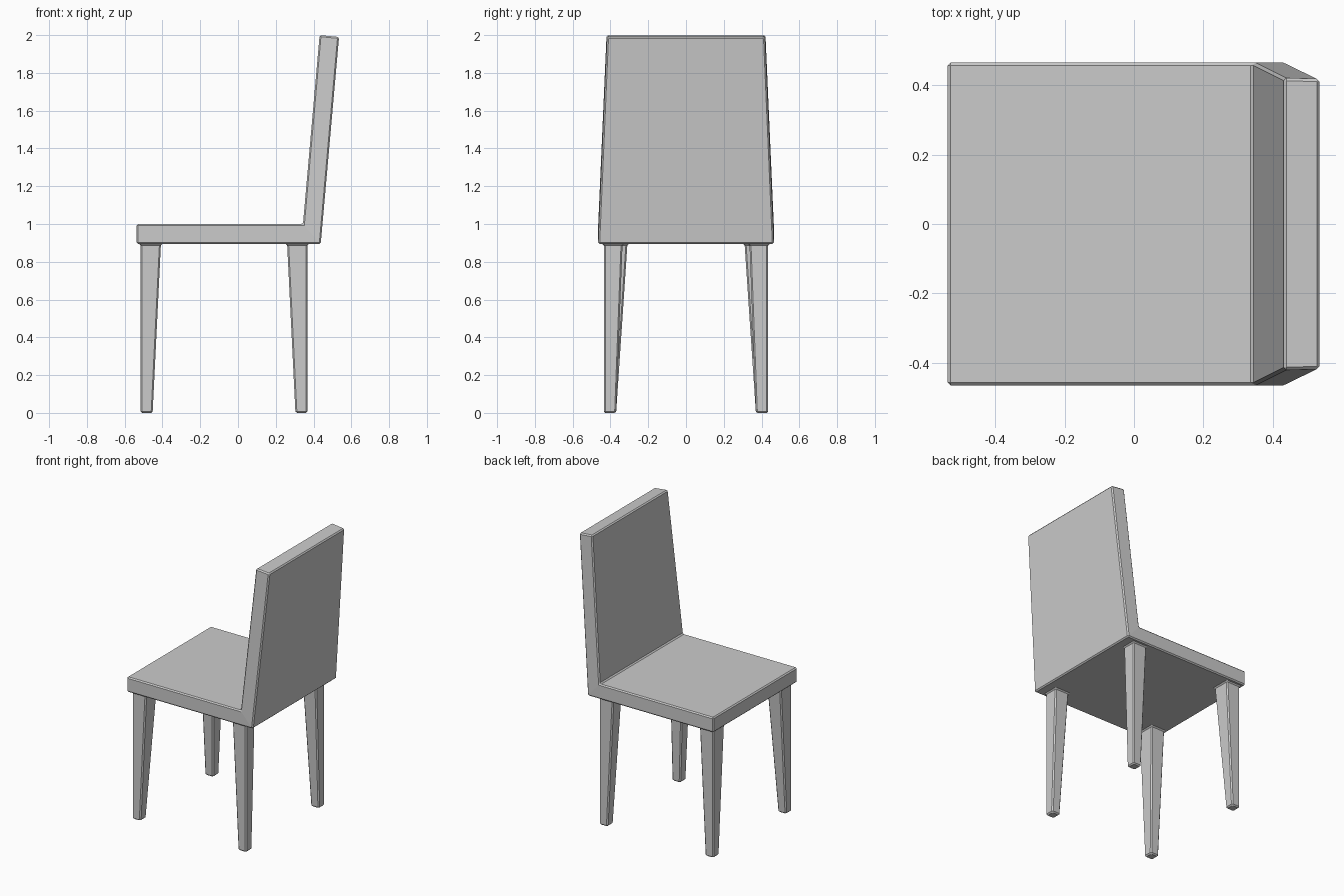
import bpy, bmesh

if "Cube" in bpy.data.objects:
    bpy.data.objects.remove(bpy.data.objects["Cube"])

BEVEL = 0.008
SEAT_Z = 0.895


def add_object(name, bm):
    bmesh.ops.recalc_face_normals(bm, faces=bm.faces)
    mesh = bpy.data.meshes.new(name)
    bm.to_mesh(mesh)
    bm.free()
    obj = bpy.data.objects.new(name, mesh)
    bpy.context.collection.objects.link(obj)
    return obj


# seat and tapered, leaning backrest as one L-shaped body: (x, half width, z)
profile = [(-0.537, 0.465, SEAT_Z), (0.438, 0.465, SEAT_Z), (0.535, 0.418, 1.99),
           (0.432, 0.421, 2.0), (0.344, 0.465, 1.0), (-0.537, 0.465, 1.0)]
bm = bmesh.new()
sides = [[bm.verts.new((x, s * y, z)) for x, y, z in profile] for s in (-1, 1)]
for v in sides:
    bm.faces.new([v[i] for i in (0, 1, 4, 5)])
    bm.faces.new([v[i] for i in (1, 2, 3, 4)])
for i in range(6):
    j = (i + 1) % 6
    bm.faces.new((sides[0][i], sides[0][j], sides[1][j], sides[1][i]))
body = add_object("seat_and_back", bm)
mod = body.modifiers.new("edge_bevel", 'BEVEL')
mod.width = BEVEL
mod.segments = 1
mod.limit_method = 'ANGLE'


# tapered leg with chamfered corners, rounded foot and a small flare at the seat
def add_leg(name, x_top, x_foot, y_top, y_foot):
    def bounds(z):
        t = z / SEAT_Z
        return [f + (p - f) * t for f, p in zip(x_foot + y_foot, x_top + y_top)]

    bm = bmesh.new()
    rings = []
    for z, grow in ((0, -BEVEL), (BEVEL, 0), (SEAT_Z - BEVEL, 0), (SEAT_Z, BEVEL)):
        x0, x1, y0, y1 = bounds(z)
        x0, x1, y0, y1 = x0 - grow, x1 + grow, y0 - grow, y1 + grow
        c = BEVEL
        pts = [(x0 + c, y0), (x1 - c, y0), (x1, y0 + c), (x1, y1 - c),
               (x1 - c, y1), (x0 + c, y1), (x0, y1 - c), (x0, y0 + c)]
        rings.append([bm.verts.new((x, y, z)) for x, y in pts])
    for a, b in zip(rings, rings[1:]):
        for i in range(8):
            j = (i + 1) % 8
            bm.faces.new((a[i], a[j], b[j], b[i]))
    bm.faces.new(rings[0])
    bm.faces.new(rings[-1])
    leg = add_object(name, bm)
    mirror = leg.modifiers.new("other_side", 'MIRROR')
    mirror.use_axis = (False, True, False)
    mirror.use_mirror_merge = False


# two pairs of legs, straight outside and tapering inside
add_leg("front_legs", (-0.516, -0.408), (-0.516, -0.452), (0.31, 0.435), (0.37, 0.435))
add_leg("rear_legs", (0.26, 0.368), (0.304, 0.368), (0.336, 0.435), (0.37, 0.435))
